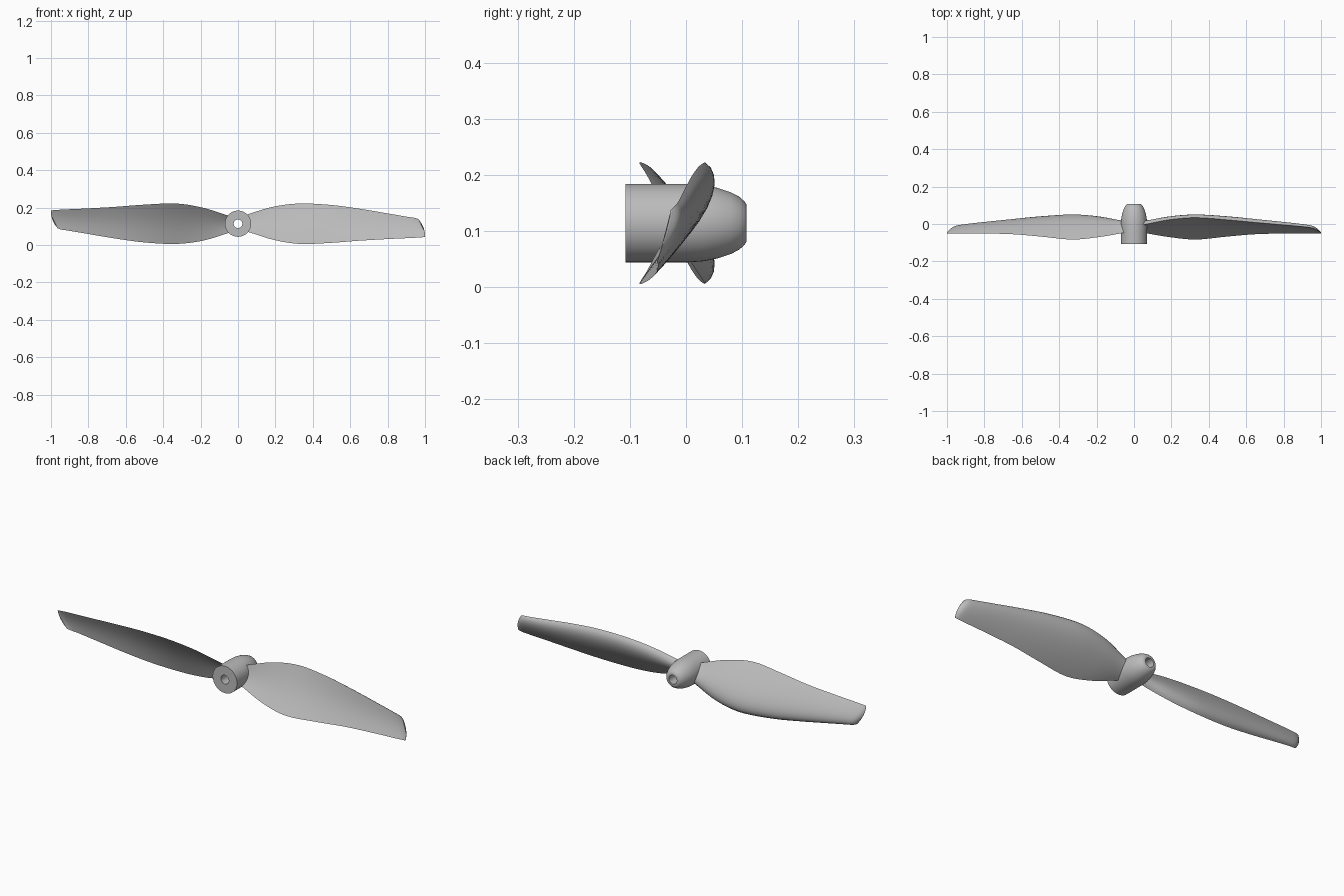
import bpy, bmesh, math
from mathutils import Matrix, Vector

cube = bpy.data.objects.get("Cube")
if cube:
    bpy.data.objects.remove(cube, do_unlink=True)

AXIS = 0.114  # height of the hub axis

grey = bpy.data.materials.new("light_grey_plastic")
grey.use_nodes = True
colour = (0.5, 0.5, 0.5, 1)
grey.diffuse_color = colour
grey.node_tree.nodes["Principled BSDF"].inputs["Base Color"].default_value = colour


def add_object(name, bm, angle):
    bmesh.ops.recalc_face_normals(bm, faces=bm.faces)
    mesh = bpy.data.meshes.new(name)
    bm.to_mesh(mesh)
    bm.free()
    mesh.materials.append(grey)
    obj = bpy.data.objects.new(name, mesh)
    bpy.context.collection.objects.link(obj)
    bpy.ops.object.select_all(action="DESELECT")
    obj.select_set(True)
    bpy.context.view_layer.objects.active = obj
    bpy.ops.object.shade_smooth_by_angle(angle=math.radians(angle))
    return obj


def bridge(bm, rings, closed=False):
    count = len(rings[0])
    pairs = list(zip(rings, rings[1:]))
    if closed:
        pairs.append((rings[-1], rings[0]))
    for a, b in pairs:
        for i in range(count):
            j = (i + 1) % count
            bm.faces.new((a[i], a[j], b[j], b[i]))


# Hub: a lathed profile of (radius, y) with a bore right through
profile = [(0.023, -0.108), (0.07, -0.108), (0.07, -0.04), (0.07, 0.0),
           (0.068, 0.03), (0.063, 0.056), (0.055, 0.08), (0.047, 0.095),
           (0.039, 0.104), (0.033, 0.108), (0.023, 0.108)]
bm = bmesh.new()
rings = []
for r, y in profile:
    ring = []
    for i in range(48):
        a = math.tau * i / 48
        ring.append(bm.verts.new((r * math.cos(a), y, AXIS + r * math.sin(a))))
    rings.append(ring)
bridge(bm, rings, closed=True)
add_object("hub", bm, 35)

# Blade stations: lead x, y, z, trail x, y, z, back bulge
stations = [
    (0.03, -0.005, 0.155, 0.03, -0.04, 0.075, 0.035),
    (0.07, 0.0, 0.17, 0.07, -0.05, 0.065, 0.034),
    (0.19, 0.023, 0.205, 0.19, -0.07, 0.028, 0.039),
    (0.33, 0.034, 0.222, 0.33, -0.083, 0.006, 0.042),
    (0.5, 0.022, 0.214, 0.5, -0.067, 0.012, 0.039),
    (0.65, 0.008, 0.194, 0.66, -0.054, 0.024, 0.033),
    (0.8, -0.005, 0.169, 0.82, -0.051, 0.033, 0.027),
    (0.9, -0.014, 0.152, 0.93, -0.05, 0.038, 0.021),
    (0.945, -0.02, 0.145, 0.98, -0.05, 0.041, 0.016),
    (0.965, -0.027, 0.138, 1.0, -0.052, 0.044, 0.003),
]


def spline(p0, p1, p2, p3, u):
    return [b + 0.5 * u * (c - a + u * (2 * a - 5 * b + 4 * c - d
            + u * (3 * (b - c) + d - a))) for a, b, c, d in zip(p0, p1, p2, p3)]


def smooth_stations(steps=5):
    out = []
    last = len(stations) - 1
    for i in range(last):
        pts = [stations[min(max(k, 0), last)] for k in range(i - 1, i + 3)]
        out += [spline(*pts, s / steps) for s in range(steps)]
    return out + [stations[-1]]


def foil(t):
    # rounded leading edge, thin trailing edge, peak of about one
    return 2 * (1.4845 * math.sqrt(t) - 0.63 * t - 1.758 * t**2
                + 1.4215 * t**3 - 0.518 * t**4)


def section(station, n=14):
    lead, trail, bulge = Vector(station[:3]), Vector(station[3:6]), station[6]
    chord = trail - lead
    back = Vector((0, -chord.z, chord.y)).normalized()
    ts = [(1 - math.cos(math.pi * i / n)) / 2 for i in range(n + 1)]

    def point(t, h):
        bow = Vector((0.04 * t * (1 - t) * max(0, lead.x - 0.8) / 0.16, 0, 0))
        return lead + chord * t + back * h + bow

    upper = [point(t, bulge * foil(t)) for t in ts]
    lower = [point(t, 0.25 * bulge * math.sin(math.pi * t)) for t in ts[1:-1]]
    return upper + lower[::-1]


# Two blades, the second turned half way round the hub axis
for name, turn in (("left_blade", 0), ("right_blade", math.pi)):
    bm = bmesh.new()
    rings = [[bm.verts.new(p) for p in section(s)] for s in smooth_stations()]
    bridge(bm, rings)
    bm.faces.new(rings[0])
    bm.faces.new(rings[-1])
    bmesh.ops.rotate(bm, verts=bm.verts, cent=(0, 0, AXIS),
                     matrix=Matrix.Rotation(turn, 3, "Y"))
    add_object(name, bm, 50)
